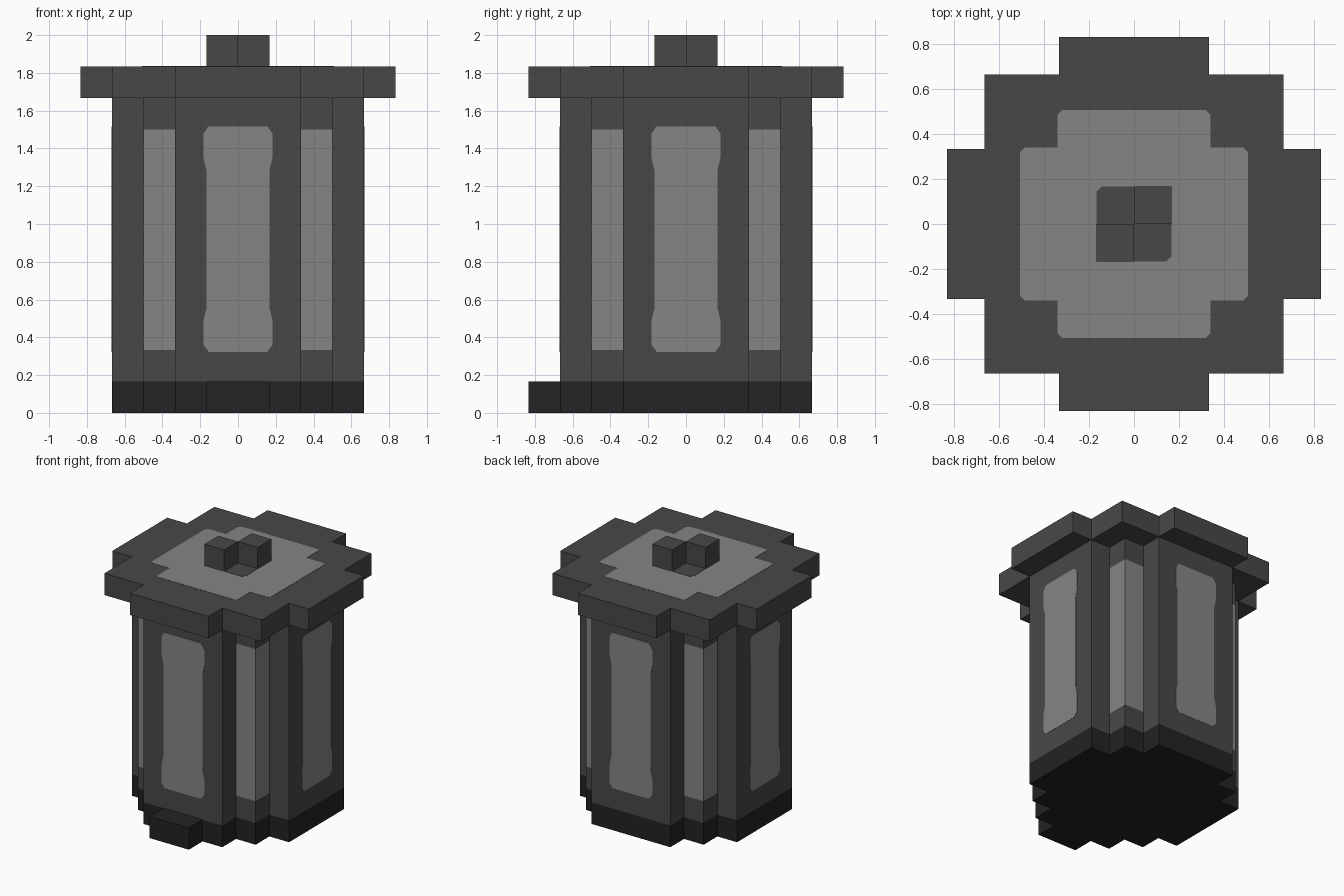
import bpy, bmesh, math
from mathutils import Matrix

if "Cube" in bpy.data.objects:
    bpy.data.objects.remove(bpy.data.objects["Cube"])

U = 1 / 6  # voxel size


def material(name, v):
    m = bpy.data.materials.new(name)
    m.diffuse_color = (v, v, v, 1)
    m.use_nodes = True
    m.node_tree.nodes["Principled BSDF"].inputs["Base Color"].default_value = m.diffuse_color
    return m


DARK = material("dark grey", 0.064)
LIGHT = material("light grey", 0.235)
BLACK = material("near black", 0.0168)


def prism(name, outline, levels, mats, bottom=True, top=True, rule=None, matrix=None):
    """Extrude a counter-clockwise outline through a list of heights."""
    bm = bmesh.new()
    rings = [[bm.verts.new((x, y, z)) for x, y in outline] for z in levels]
    n = len(outline)
    for k in range(len(levels) - 1):
        a, b = rings[k], rings[k + 1]
        for i in range(n):
            j = (i + 1) % n
            f = bm.faces.new((a[i], a[j], b[j], b[i]))
            if rule:
                f.material_index = rule(f.calc_center_median())
    if bottom:
        f = bm.faces.new(rings[0][::-1])
        if rule:
            f.material_index = rule(f.calc_center_median())
    if top:
        bm.faces.new(rings[-1])
    if matrix:
        bm.transform(matrix)
    me = bpy.data.meshes.new(name)
    bm.to_mesh(me)
    bm.free()
    for m in mats:
        me.materials.append(m)
    ob = bpy.data.objects.new(name, me)
    bpy.context.collection.objects.link(ob)
    return ob


def four_fold(pts, s=1.0):
    """Repeat one quadrant of points by quarter turns."""
    out, q = [], [(x * s, y * s) for x, y in pts]
    for _ in range(4):
        out += q
        q = [(-y, x) for x, y in q]
    return out


def rect(x0, x1, y0, y1):
    return [(x0, y0), (x1, y0), (x1, y1), (x0, y1)]


# Body with black base band and light strips in the stepped corners
def body_rule(c):
    if c.z < U:
        return 2
    corner = min(abs(c.x), abs(c.y)) > 2.3 * U
    return 1 if corner and 2 * U < c.z < 9 * U else 0


prism("bin_body", four_fold([(4, 2), (3, 2), (3, 3), (2, 3), (2, 4)], U),
      [0, U, 2 * U, 9 * U, 10 * U], [DARK, LIGHT, BLACK], top=False, rule=body_rule)

# Foot pedal
prism("foot_pedal", rect(-U, U, -5 * U, -4 * U), [0, U], [BLACK])

# Painted side panels, one per side
quarter = [(.166, .36), (.182, .43), (.182, .56), (.155, .597)]
half = [(x, -y) for x, y in quarter[::-1]] + quarter
panel = half + [(-x, y) for x, y in half[::-1]]
for i, side in enumerate(("front", "right", "back", "left")):
    place = (Matrix.Rotation(i * math.pi / 2, 4, 'Z')
             @ Matrix.Translation((0, -4 * U, 0.92))
             @ Matrix.Rotation(math.pi / 2, 4, 'X'))
    prism(side + "_panel", panel, [0, 0.002], [LIGHT], bottom=False, matrix=place)

# Lid with light top patch
Z = 11 * U
prism("lid", four_fold([(5, 2), (4, 2), (4, 4), (2, 4), (2, 5)], U), [10 * U, Z], [DARK])
prism("lid_patch", four_fold([(.507, .32), (.487, .342), (.342, .342), (.342, .487), (.32, .507)]),
      [Z, Z + 0.002], [LIGHT], bottom=False)

# Handle: two diagonal cubes, with dark painted squares between them
for s, name in ((1, "back"), (-1, "front")):
    turn = Matrix.Rotation(0 if s == 1 else math.pi, 4, 'Z')
    prism(name + "_handle_cube", rect(0, U, 0, U), [Z, 2], [DARK], bottom=False, matrix=turn)
    prism(name + "_handle_mark", [(0, 0), (0, -U), (.145, -U), (U, -.145), (U, 0)],
          [Z, Z + 0.004], [DARK], bottom=False, matrix=turn)
